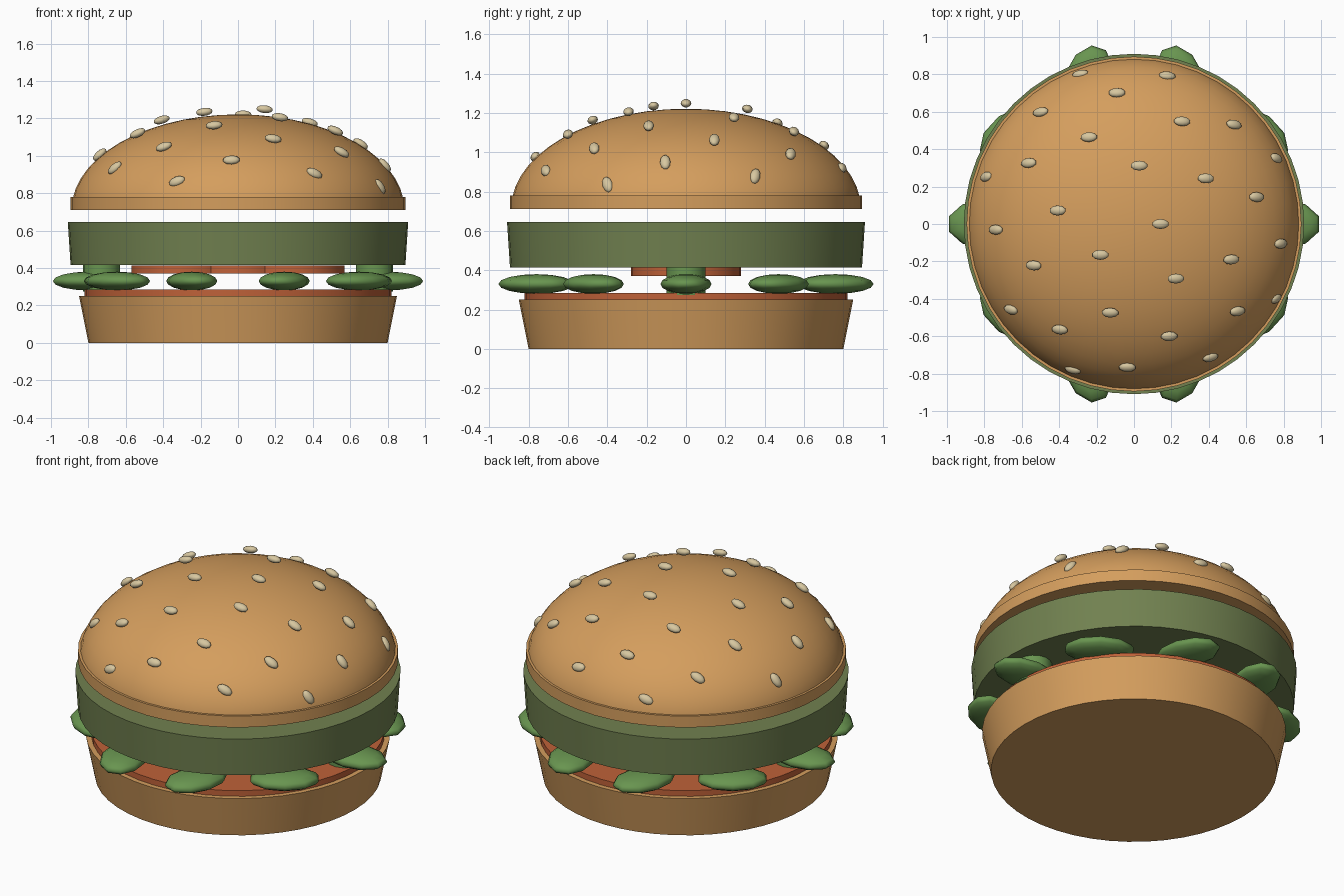
import bpy
import math
from mathutils import Vector, Matrix

if "Cube" in bpy.data.objects:
    bpy.data.objects.remove(bpy.data.objects["Cube"])


def material(name, color):
    m = bpy.data.materials.new(name)
    m.diffuse_color = (*color, 1.0)
    m.use_nodes = True
    m.node_tree.nodes["Principled BSDF"].inputs["Base Color"].default_value = m.diffuse_color
    return m


BUN = material("toasted bun", (0.66, 0.34, 0.11))
PATTY = material("olive patty", (0.165, 0.22, 0.08))
LEAF = material("lettuce green", (0.14, 0.30, 0.08))
TOMATO = material("tomato red", (0.52, 0.12, 0.04))
SEED = material("sesame cream", (0.68, 0.57, 0.35))


def finish(name, mat, smooth=True):
    ob = bpy.context.object
    ob.name = name
    ob.data.materials.append(mat)
    if smooth:
        bpy.ops.object.shade_smooth_by_angle(angle=math.radians(35))
    return ob


def disc(name, mat, r_low, r_high, z0, z1, x=0.0, sides=48):
    bpy.ops.mesh.primitive_cone_add(vertices=sides, radius1=r_low, radius2=r_high,
                                    depth=z1 - z0, location=(x, 0, (z0 + z1) / 2))
    return finish(name, mat)


def ellipsoid(name, mat, axes, matrix, segs=10, rings=8):
    bpy.ops.mesh.primitive_uv_sphere_add(segments=segs, ring_count=rings, radius=1)
    ob = bpy.context.object
    ob.data.transform(Matrix.Diagonal((*axes, 1)))
    ob.matrix_world = matrix
    bpy.ops.object.shade_smooth()
    return finish(name, mat, smooth=False)


# Bottom bun and the wide tomato layer
disc("bottom_bun", BUN, 0.80, 0.85, 0.0, 0.25)
disc("tomato_layer", TOMATO, 0.82, 0.82, 0.245, 0.285)

# Ring of lettuce leaves, each turned against its place on the ring
for i in range(10):
    a = math.radians(36 * i)
    place = Matrix.Translation((0.8 * math.cos(a), 0.8 * math.sin(a), 0.33))
    ellipsoid(f"lettuce_leaf_{i}", LEAF, (0.2, 0.13, 0.05),
              place @ Matrix.Rotation(-a, 4, 'Z'))

# Small tomato slices and pickles under the patty
for i in (-1, 0, 1):
    disc(f"tomato_slice_{i + 1}", TOMATO, 0.28, 0.28, 0.37, 0.414, x=0.29 * i, sides=32)
for side, x in (("left", -0.73), ("right", 0.73)):
    disc(f"pickle_{side}", LEAF, 0.1, 0.1, 0.275, 0.42, x=x, sides=16)

# Patty
disc("patty", PATTY, 0.895, 0.91, 0.415, 0.645)

# Top bun: straight rim with a half-ellipse dome turned around z
disc("top_bun_rim", BUN, 0.895, 0.895, 0.71, 0.78)
SIDES, RINGS = 48, 14
verts, faces = [], []
for j in range(RINGS):
    t = math.pi / 2 * j / RINGS
    for k in range(SIDES):
        a = 2 * math.pi * k / SIDES
        verts.append((0.89 * math.cos(t) * math.cos(a),
                      0.89 * math.cos(t) * math.sin(a), 0.711 + 0.51 * math.sin(t)))
verts.append((0, 0, 1.221))
for j in range(RINGS):
    for k in range(SIDES):
        p, q = j * SIDES + k, j * SIDES + (k + 1) % SIDES
        if j < RINGS - 1:
            faces.append((p, q, q + SIDES, p + SIDES))
        else:
            faces.append((p, q, len(verts) - 1))
mesh = bpy.data.meshes.new("top_bun_dome")
mesh.from_pydata(verts, [], faces)
mesh.shade_smooth()
mesh.materials.append(BUN)
bpy.context.collection.objects.link(bpy.data.objects.new("top_bun_dome", mesh))

# Sesame seeds on a golden-angle spiral, lying flat on the dome
for i in range(30):
    c = 1 - 0.0262 * (i + 0.5)
    s = math.sqrt(1 - c * c)
    a = -i * math.pi * (3 - math.sqrt(5))
    pos = Vector((0.88 * s * math.cos(a), 0.88 * s * math.sin(a), 0.711 + 0.545 * c))
    normal = Vector((s * math.cos(a) / 0.89, s * math.sin(a) / 0.89, c / 0.51)).normalized()
    turn = Vector((0, 0, 1)).rotation_difference(normal).to_matrix().to_4x4()
    ellipsoid(f"sesame_seed_{i}", SEED, (0.046, 0.027, 0.021),
              Matrix.Translation(pos) @ turn)
